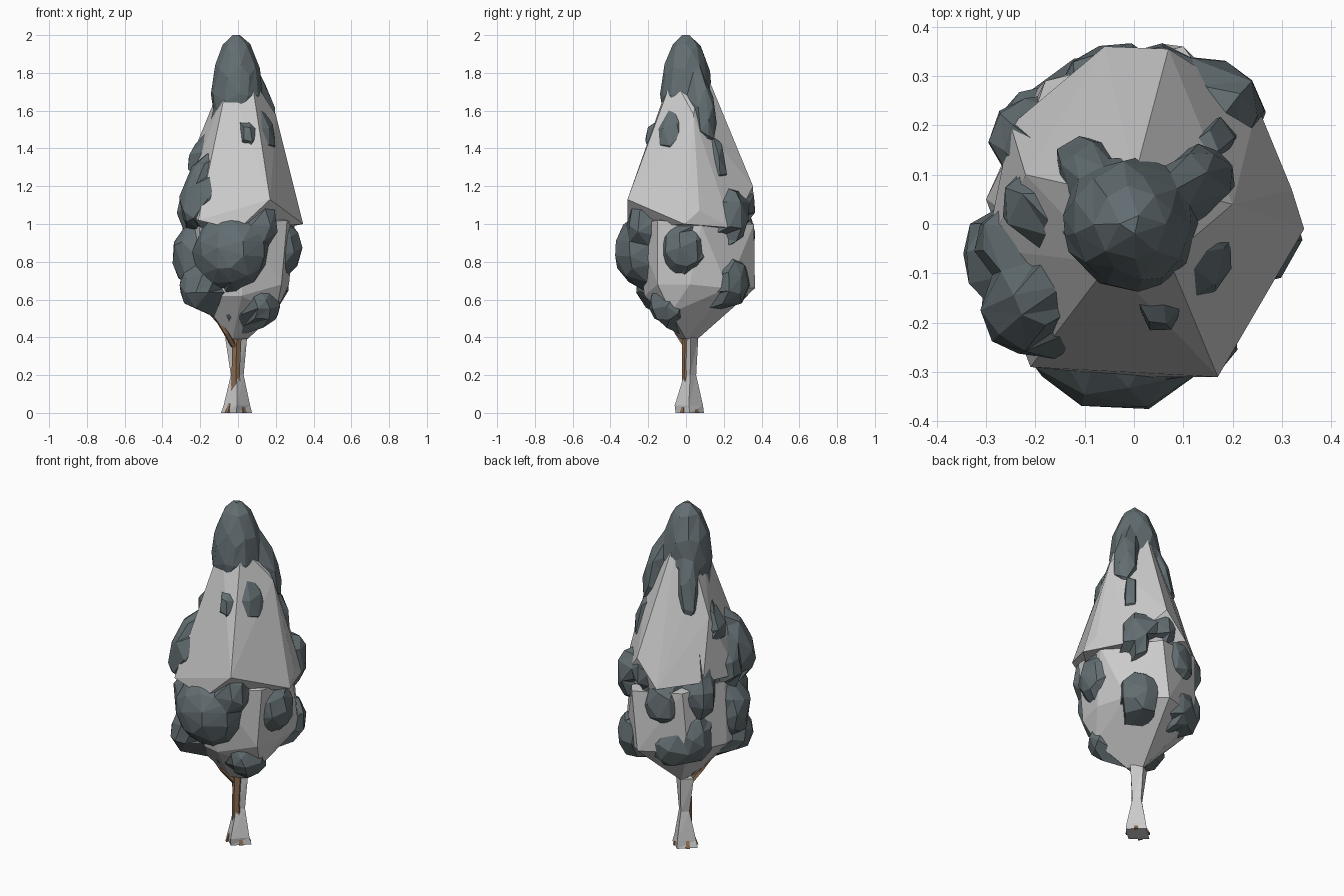
import bpy, bmesh, math, random

random.seed(7)

def material(name, rgb):
    m = bpy.data.materials.new(name)
    m.diffuse_color = (*rgb, 1)
    return m

GREY = material("pale grey", (0.6, 0.6, 0.6))
SLATE = material("slate leaves", (0.125, 0.157, 0.169))
BROWN = material("brown bark", (0.27, 0.155, 0.085))

def finish(bm, name, mat):
    bmesh.ops.recalc_face_normals(bm, faces=bm.faces)
    me = bpy.data.meshes.new(name)
    bm.to_mesh(me)
    bm.free()
    me.materials.append(mat)
    ob = bpy.data.objects.new(name, me)
    bpy.context.collection.objects.link(ob)
    return ob

def hull(name, pts, mat):
    bm = bmesh.new()
    for p in pts:
        bm.verts.new(p)
    r = bmesh.ops.convex_hull(bm, input=bm.verts)
    junk = {v for v in r["geom_interior"] + r["geom_unused"] if isinstance(v, bmesh.types.BMVert)}
    bmesh.ops.delete(bm, geom=[v for v in junk if v.is_valid], context='VERTS')
    return finish(bm, name, mat)

def skin(name, loops, mat):
    """joins closed loops of points into a capped tube"""
    bm = bmesh.new()
    rings = [[bm.verts.new(p) for p in loop] for loop in loops]
    n = len(rings[0])
    for a, b in zip(rings, rings[1:]):
        for k in range(n):
            j = (k + 1) % n
            bm.faces.new((a[k], a[j], b[j]))
            bm.faces.new((a[k], b[j], b[k]))
    bm.faces.new(rings[0])
    bm.faces.new(rings[-1])
    return finish(bm, name, mat)

def loft(name, rings, sides, mat):
    """rings of (x, y, z, rx, ry)"""
    turn = [2 * math.pi * k / sides + math.pi / 2 for k in range(sides)]
    return skin(name, [[(x + rx * math.cos(a), y + ry * math.sin(a), z) for a in turn]
                       for x, y, z, rx, ry in rings], mat)

# faceted crown, upper cone
hull("upper_crown", [
    (-0.05, -0.08, 1.78), (0.07, -0.07, 1.78), (0.0, 0.09, 1.84), (0.2, 0.04, 1.58),
    (-0.13, 0.08, 1.64), (-0.22, 0.1, 1.42), (0.17, -0.31, 1.13), (0.345, -0.01, 1.0),
    (0.32, 0.07, 1.07), (0.07, 0.355, 1.2), (-0.06, 0.36, 1.05), (-0.25, 0.2, 1.08),
    (-0.3, -0.05, 1.05), (-0.21, -0.29, 1.02), (0.0, -0.31, 0.97), (0.25, 0.24, 0.98),
], GREY)

# faceted crown, lower bowl
hull("lower_crown", [
    (0.26, -0.15, 1.02), (0.3, 0.08, 1.0), (0.1, 0.36, 1.0), (-0.18, 0.29, 1.03),
    (-0.27, 0.03, 1.03), (-0.2, -0.23, 1.03), (0.04, -0.27, 1.0),
    (0.27, 0.02, 0.68), (0.23, -0.15, 0.68), (0.02, -0.22, 0.62), (-0.22, -0.16, 0.62),
    (-0.3, 0.05, 0.68), (-0.2, 0.27, 0.68), (0.06, 0.365, 0.66), (0.24, 0.22, 0.66),
    (0.2, -0.08, 0.53), (0.05, 0.0, 0.39), (-0.03, -0.03, 0.39), (-0.01, 0.06, 0.39),
], GREY)

# leaf bulges on the cone: position, then depth, width, height
upper = [
    (-0.21, -0.18, 1.18, 0.075, 0.11, 0.19),
    (0.14, -0.08, 1.5, 0.05, 0.09, 0.13),
    (0.06, -0.18, 1.48, 0.035, 0.045, 0.08),
    (0.14, 0.09, 1.64, 0.05, 0.07, 0.2),
    (0.16, 0.16, 1.36, 0.05, 0.05, 0.14),
    (0.25, 0.07, 1.13, 0.05, 0.06, 0.13),
    (0.2, 0.26, 1.04, 0.06, 0.09, 0.15),
    (0.06, 0.31, 1.1, 0.06, 0.08, 0.1),
    (-0.08, 0.1, 1.6, 0.06, 0.06, 0.22),
    (-0.2, 0.04, 1.36, 0.055, 0.08, 0.11),
    (-0.2, 0.15, 1.18, 0.05, 0.045, 0.16),
    (-0.26, -0.04, 1.12, 0.05, 0.07, 0.12),
]
# leaf bulges round the bowl
lower = [
    (-0.03, -0.23, 0.86, 0.15, 0.2, 0.21),
    (0.14, -0.23, 1.0, 0.08, 0.09, 0.12),
    (-0.2, -0.16, 0.66, 0.1, 0.12, 0.13),
    (-0.25, -0.08, 0.83, 0.09, 0.13, 0.17),
    (0.14, -0.1, 0.57, 0.08, 0.11, 0.12),
    (0.25, -0.01, 0.87, 0.095, 0.13, 0.15),
    (0.17, 0.24, 0.69, 0.09, 0.13, 0.15),
    (-0.04, 0.28, 0.94, 0.09, 0.12, 0.14),
    (-0.08, 0.26, 0.69, 0.08, 0.12, 0.13),
    (-0.18, 0.19, 0.74, 0.09, 0.11, 0.16),
    (-0.22, 0.18, 0.98, 0.07, 0.09, 0.12),
]

# leafy body just under the facets: (z, radius) profile pushed out by the bulges
profile = [(0.42, 0.05), (0.5, 0.12), (0.6, 0.19), (0.75, 0.24), (0.9, 0.26), (1.0, 0.26),
           (1.2, 0.23), (1.4, 0.18), (1.6, 0.125), (1.68, 0.138), (1.82, 0.122),
           (1.92, 0.086), (1.975, 0.053), (2.0, 0.02)]

def base_radius(z):
    for (z0, r0), (z1, r1) in zip(profile, profile[1:]):
        if z <= z1:
            return r0 + (r1 - r0) * (z - z0) / (z1 - z0)
    return profile[-1][1]

def leaf_radius(a, z):
    r = base_radius(z) * random.uniform(0.97, 1.02)
    for x, y, cz, depth, width, height in upper + lower:
        rc = math.hypot(x, y)
        da = (a - math.atan2(y, x) + math.pi) % (2 * math.pi) - math.pi
        e = 1 - (rc * da / width) ** 2 - ((z - cz) / height) ** 2
        if e > 0:
            lean = -0.3 * (z - cz) if cz > 1.1 else 0
            r = max(r, rc + lean + depth * (1.35 * math.sqrt(e) - 0.35))
    return r

levels = [0.42 + 1.58 * i / 40 for i in range(41)]
leaves = skin("leafy_body", [
    [(-0.006 + leaf_radius(a, z) * math.cos(a), leaf_radius(a, z) * math.sin(a), z)
     for a in (2 * math.pi * k / 36 for k in range(36))] for z in levels], SLATE)
dec = leaves.modifiers.new("facets", 'DECIMATE')
dec.ratio = 0.26

# pale faceted trunk, pinched at the middle
loft("trunk_shell", [
    (-0.008, 0.02, 0.0, 0.082, 0.075), (-0.006, 0.015, 0.04, 0.07, 0.075),
    (-0.004, 0.022, 0.2, 0.034, 0.032), (-0.01, 0.025, 0.4, 0.058, 0.04),
], 4, GREY)

# bark showing through
loft("bark_trunk", [
    (-0.01, 0.025, 0.0, 0.045, 0.045), (-0.01, 0.012, 0.12, 0.03, 0.03),
    (-0.012, 0.006, 0.22, 0.025, 0.028), (-0.005, 0.012, 0.42, 0.028, 0.034),
    (-0.005, 0.01, 0.6, 0.025, 0.025),
], 6, BROWN)
# root toes
for i, (x, y) in enumerate(((0.03, 0.055), (0.03, -0.015), (-0.055, -0.015), (-0.05, 0.055))):
    loft(f"root_{i + 1}", [(x, y, 0.0, 0.016, 0.016), (x * 0.6, y * 0.6, 0.07, 0.008, 0.008)], 4, BROWN)
loft("side_branch", [(-0.02, 0.0, 0.35, 0.018, 0.018), (-0.06, -0.045, 0.42, 0.018, 0.018),
                     (-0.11, -0.07, 0.5, 0.015, 0.015)], 5, BROWN)
